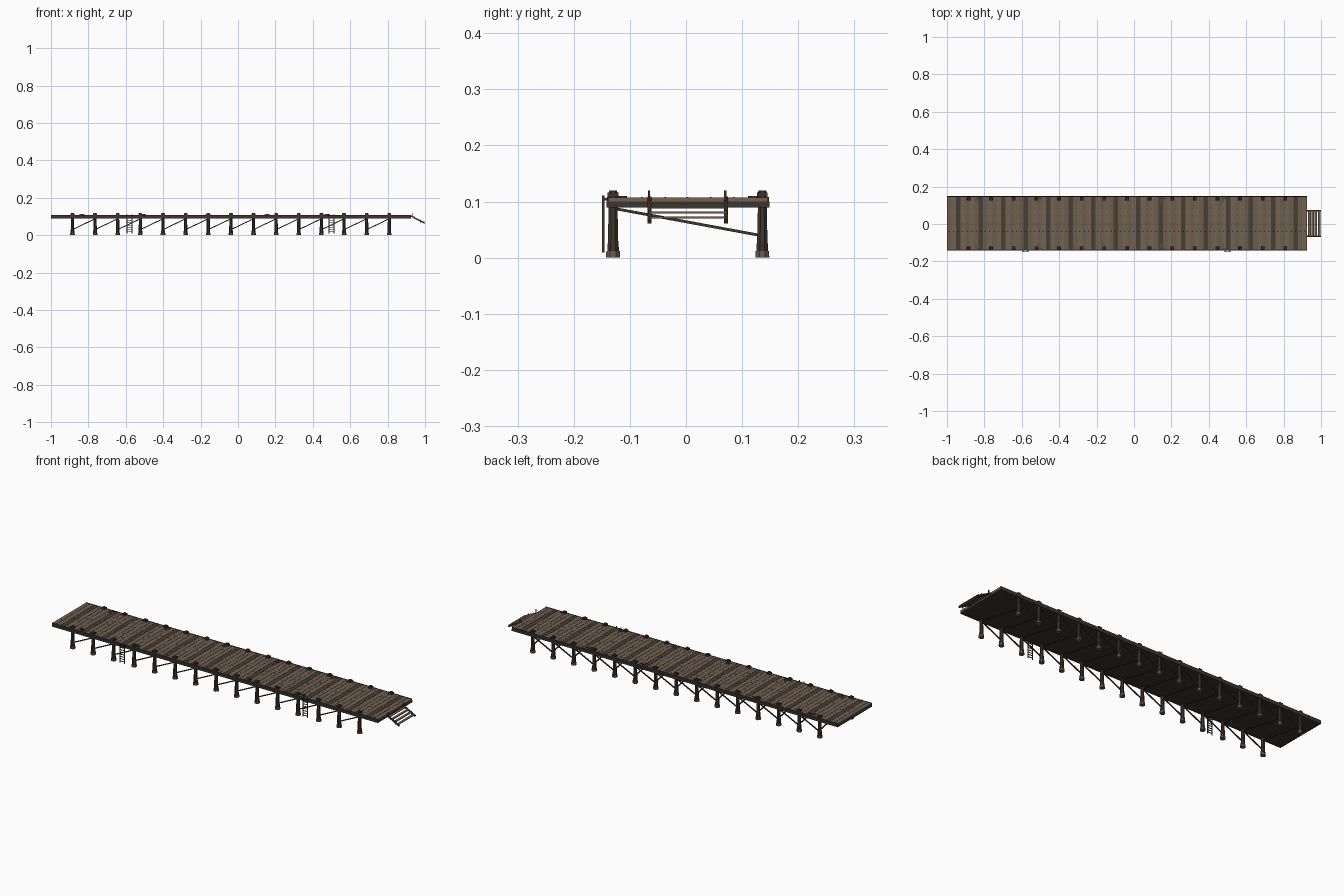
import bpy, bmesh, math
from mathutils import Vector, Matrix

if "Cube" in bpy.data.objects:
    bpy.data.objects.remove(bpy.data.objects["Cube"])


def mat(name, c):
    m = bpy.data.materials.new(name)
    m.diffuse_color = (*c, 1)
    m.use_nodes = True
    m.node_tree.nodes["Principled BSDF"].inputs["Base Color"].default_value = m.diffuse_color
    return m


WOOD = mat("deck_wood", (0.15, 0.11, 0.075))
WOOD2 = mat("deck_wood_light", (0.17, 0.125, 0.085))
DARK = mat("dark_plank", (0.06, 0.05, 0.037))
POST = mat("post_wood", (0.05, 0.038, 0.027))
BEAM = mat("beam_wood", (0.045, 0.037, 0.028))
STONE = mat("footing", (0.12, 0.105, 0.085))
RUST = mat("rusty_metal", (0.06, 0.03, 0.02))
ROPE = mat("rope", (0.10, 0.08, 0.055))


def box(bm, c, s, rot=None):
    m = Matrix.Translation(c)
    if rot:
        m = m @ rot
    bmesh.ops.create_cube(bm, size=1, matrix=m @ Matrix.Diagonal((*s, 1)))


def bar(bm, a, b, w, h):
    # square bar between two points
    a, b = Vector(a), Vector(b)
    d = b - a
    box(bm, (a + b) / 2, (w, h, d.length), d.to_track_quat('Z', 'Y').to_matrix().to_4x4())


def drum(bm, x, y, z0, z1, r0, r1, n=8):
    m = Matrix.Translation((x, y, (z0 + z1) / 2)) @ Matrix.Rotation(math.pi / n, 4, 'Z')
    bmesh.ops.create_cone(bm, cap_ends=True, segments=n, radius1=r0, radius2=r1,
                          depth=z1 - z0, matrix=m)


def finish(bm, name, material):
    me = bpy.data.meshes.new(name)
    bm.to_mesh(me)
    bm.free()
    me.materials.append(material)
    ob = bpy.data.objects.new(name, me)
    bpy.context.collection.objects.link(ob)
    return ob


X0, X1, Y0, Y1 = -1.0, 0.925, -0.139, 0.146
YC, W, L = (Y0 + Y1) / 2, Y1 - Y0, X1 - X0
POSTS = [-0.885 + 0.121 * i for i in range(15)]
SIDES = (-0.130, 0.136)
N = 80
PW = L / N

# deck planks, every fifth one dark
sets = {"deck_planks": (bmesh.new(), WOOD), "deck_planks_light": (bmesh.new(), WOOD2),
        "dark_planks": (bmesh.new(), DARK)}
nails = bmesh.new()
for i in range(N):
    x = X0 + PW * (i + 0.5)
    key = "dark_planks" if i % 5 == 2 else ("deck_planks", "deck_planks_light")[i % 2]
    box(sets[key][0], (x, YC, 0.1035), (PW - 0.0012, W, 0.008))
    for k in range(7):
        drum(nails, x, Y0 + 0.02 + k * (W - 0.04) / 6, 0.107, 0.1081, 0.0018, 0.0015, 6)
for name, (bm, m) in sets.items():
    finish(bm, name, m)
finish(nails, "nails", RUST)

# deck underside and edge beams
bm = bmesh.new()
box(bm, ((X0 + X1) / 2, YC, 0.096), (L, W - 0.008, 0.008))
finish(bm, "deck_underside", BEAM)
bm = bmesh.new()
for y in (Y0, Y1):
    box(bm, ((X0 + X1) / 2, y, 0.0945), (L, 0.005, 0.011))
    box(bm, ((X0 + X1) / 2, y, 0.1045), (L, 0.004, 0.008))
for x in (X0 + 0.003, X1 - 0.003):
    box(bm, (x, YC, 0.0945), (0.005, W, 0.011))
finish(bm, "edge_beams", BEAM)

# posts, footings, collars and caps
post, foot, collar, cap = (bmesh.new() for _ in range(4))
for x in POSTS:
    for y in SIDES:
        drum(post, x, y, 0.01, 0.112, 0.0105, 0.008)
        drum(foot, x, y, 0, 0.012, 0.0135, 0.0130)
        drum(collar, x, y, 0.012, 0.025, 0.0112, 0.0108)
        box(cap, (x, y, 0.1125), (0.020, 0.019, 0.008))
        drum(cap, x, y, 0.116, 0.120, 0.0085, 0.007)
finish(post, "posts", POST)
finish(foot, "post_footings", STONE)
finish(collar, "post_collars", RUST)
finish(cap, "post_caps", RUST)

# diagonal braces along both sides and across the width
bm = bmesh.new()
for i, x in enumerate(POSTS):
    bar(bm, (x, SIDES[0], 0.088), (x, SIDES[1], 0.039), 0.005, 0.005)
    if i < len(POSTS) - 1:
        for y in SIDES:
            bar(bm, (x, y, 0.030), (POSTS[i + 1], y, 0.088), 0.005, 0.005)
finish(bm, "diagonal_braces", BEAM)

# ladders on the front side
bm = bmesh.new()
for x in (-0.58, 0.50):
    for s in (-1, 1):
        box(bm, (x + s * 0.013, -0.1475, 0.060), (0.004, 0.004, 0.102))
        box(bm, (x + s * 0.013, -0.1430, 0.104), (0.004, 0.008, 0.004))
    for k in range(8):
        box(bm, (x, -0.1475, 0.018 + k * 0.012), (0.026, 0.003, 0.003))
finish(bm, "ladders", BEAM)

# sloping stairs at the right end
bm = bmesh.new()
tread = bmesh.new()
for y in (-0.065, 0.071):
    bar(bm, (0.918, y, 0.106), (0.998, y, 0.064), 0.007, 0.007)
    box(bm, (0.932, y - 0.001, 0.109), (0.004, 0.004, 0.022))
    box(bm, (0.975, y, 0.075), (0.004, 0.004, 0.020))
for k in range(4):
    box(tread, (0.938 + k * 0.0173, 0.003, 0.098 - k * 0.0088), (0.014, 0.136, 0.003))
finish(bm, "stair_stringers", RUST)
finish(tread, "stair_treads", WOOD)

# rope coils and mooring cleats beside the posts
bm = bmesh.new()
cl = bmesh.new()
for x in (-0.84, -0.51, -0.165, 0.15, 0.47):
    for y, s in ((SIDES[0], 1), (SIDES[1], -1)):
        box(cl, (x + 0.01, y, 0.1125), (0.022, 0.004, 0.003))
        box(cl, (x + 0.01, y, 0.109), (0.008, 0.004, 0.005))
        for r in (0.006, 0.010):
            n = 12
            p = [(x + r * math.cos(a), y + s * 0.014 + r * math.sin(a), 0.1085)
                 for a in (2 * math.pi * j / n for j in range(n))]
            for j in range(n):
                bar(bm, p[j], p[(j + 1) % n], 0.0025, 0.0025)
finish(bm, "rope_coils", ROPE)
finish(cl, "mooring_cleats", RUST)
